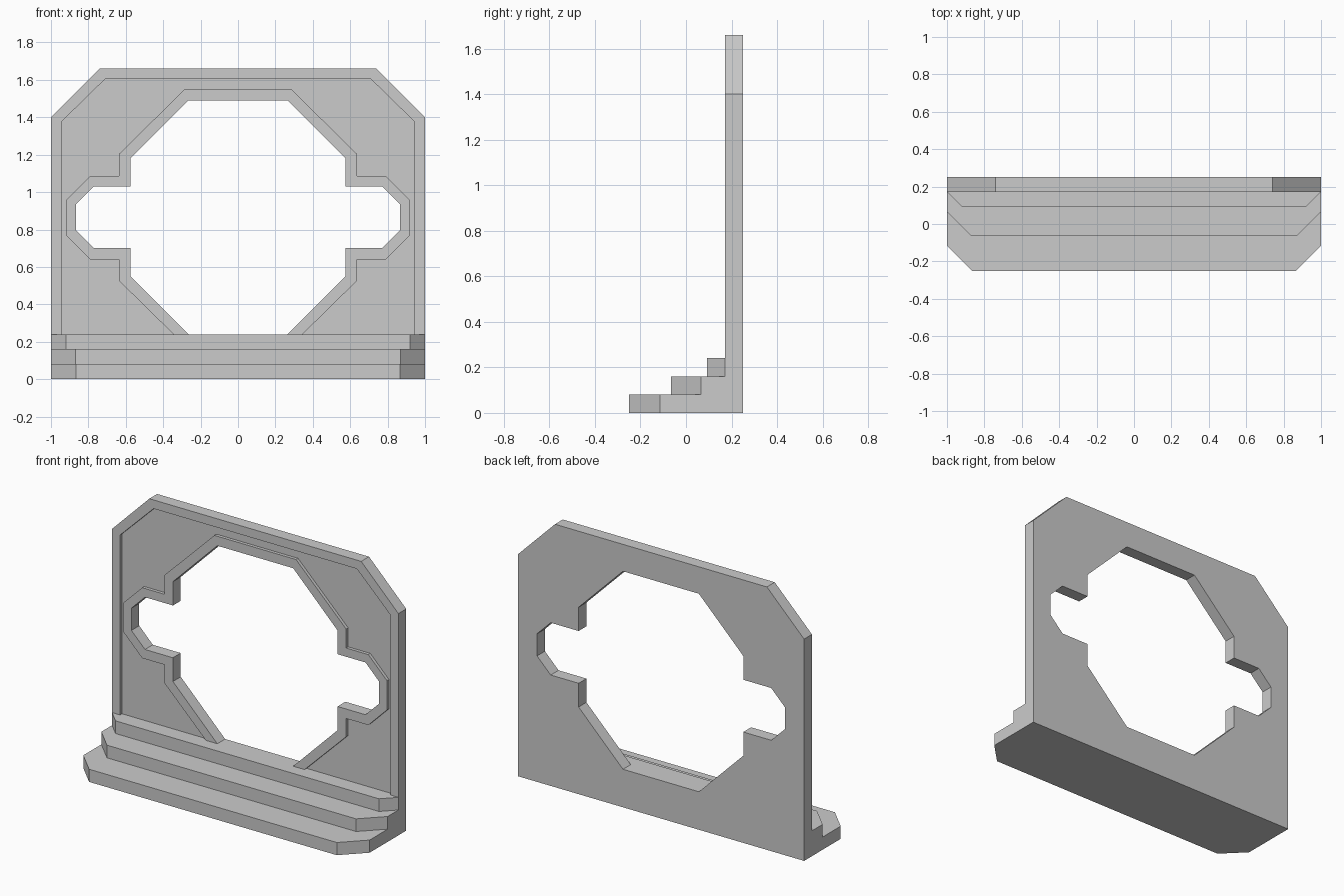
import bpy
import bmesh

cube = bpy.data.objects.get("Cube")
if cube:
    bpy.data.objects.remove(cube, do_unlink=True)

grey = bpy.data.materials.new("light_grey")
grey.use_nodes = True
colour = (0.6, 0.6, 0.6, 1)
grey.diffuse_color = colour
grey.node_tree.nodes["Principled BSDF"].inputs["Base Color"].default_value = colour

FRONT, BACK = 0.172, 0.25      # wall faces
RECESS = 0.02                  # depth of the sunken panel
SILL = 0.24                    # top of the steps, bottom of the opening
STEP = 0.08


def mirrored(half):
    """Close a right-hand outline with its mirror image."""
    return half + [(-x, v) for x, v in reversed(half)]


def prism(name, outline, start, end, upright=False):
    """Extrude an outline along y (upright) or along z."""
    bm = bmesh.new()
    place = (lambda u, v: (u, start, v)) if upright else (lambda u, v: (u, v, start))
    face = bm.faces.new([bm.verts.new(place(u, v)) for u, v in outline])
    grown = bmesh.ops.extrude_face_region(bm, geom=[face])["geom"]
    move = (0, end - start, 0) if upright else (0, 0, end - start)
    bmesh.ops.translate(bm, vec=move, verts=[g for g in grown if isinstance(g, bmesh.types.BMVert)])
    bmesh.ops.recalc_face_normals(bm, faces=bm.faces)
    mesh = bpy.data.meshes.new(name)
    bm.to_mesh(mesh)
    bm.free()
    mesh.materials.append(grey)
    obj = bpy.data.objects.new(name, mesh)
    bpy.context.collection.objects.link(obj)
    return obj


def cut(target, cutter):
    """Subtract the cutter and throw it away."""
    cutter.hide_render = True
    mod = target.modifiers.new("cut", "BOOLEAN")
    mod.operation = "DIFFERENCE"
    mod.solver = "EXACT"
    mod.object = cutter
    bpy.context.view_layer.objects.active = target
    bpy.ops.object.modifier_apply(modifier=mod.name)
    bpy.data.objects.remove(cutter, do_unlink=True)


# Upright wall with clipped top corners
wall = prism("wall", mirrored([(1, 0), (1, 1.4), (0.74, 1.66)]), FRONT, BACK, True)

# Sunken panel between the outer border and the border of the opening
panel = [(0.285, 1.55), (0.635, 1.205), (0.635, 1.085), (0.79, 1.085), (0.92, 0.955),
         (0.92, 0.77), (0.79, 0.64), (0.635, 0.64), (0.635, 0.525), (0.345, SILL)]
border = [(0.945, SILL), (0.945, 1.375), (0.71, 1.605)]
outline = mirrored(border) + [(-x, z) for x, z in reversed(panel)] + panel
cut(wall, prism("panel_cutter", outline, FRONT - 0.1, FRONT + RECESS, True))

# Opening: octagon with a clipped notch on each side
opening = [(0.265, 1.49), (0.575, 1.18), (0.575, 1.03), (0.77, 1.03), (0.865, 0.935),
           (0.865, 0.795), (0.77, 0.70), (0.575, 0.70), (0.575, 0.55), (0.265, SILL)]
cut(wall, prism("opening_cutter", mirrored(opening), FRONT - 0.1, BACK + 0.1, True))

# Three steps with clipped front corners
steps = [("bottom_step", -0.25, 0.135), ("middle_step", -0.065, 0.13), ("top_step", 0.092, 0.08)]
for i, (name, front, clip) in enumerate(steps):
    half = [(1 - clip, front), (1, front + clip)]
    if front + clip < FRONT:
        half.append((1, FRONT))
    prism(name, mirrored(half), i * STEP, (i + 1) * STEP)
